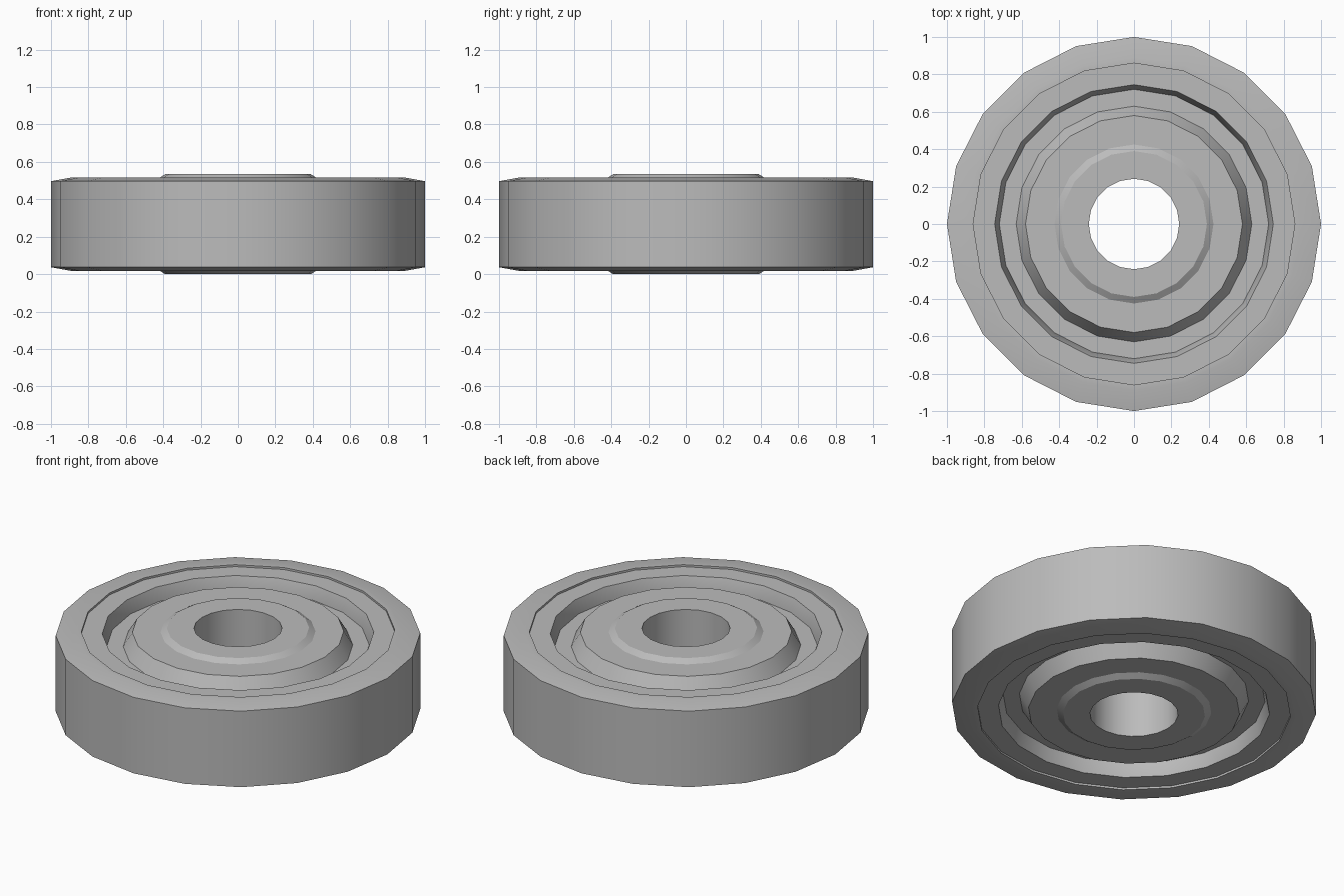
import bpy
import bmesh
import math

SIDES = 20
MID = 0.267   # half the total height, the plane of symmetry

cube = bpy.data.objects.get("Cube")
if cube:
    bpy.data.objects.remove(cube, do_unlink=True)

steel = bpy.data.materials.new("grey_steel")
steel.use_nodes = True
steel.diffuse_color = (0.5, 0.5, 0.5, 1)
steel.node_tree.nodes["Principled BSDF"].inputs["Base Color"].default_value = (0.5, 0.5, 0.5, 1)


def lathe(name, half):
    """Revolve a closed profile of (radius, height above the middle) and its mirror."""
    profile = half + [(r, -h) for r, h in reversed(half)]
    bm = bmesh.new()
    rings = []
    for i in range(SIDES):
        a = math.tau * i / SIDES
        rings.append([bm.verts.new((r * math.cos(a), r * math.sin(a), MID + h))
                      for r, h in profile])
    n = len(profile)
    for i in range(SIDES):
        here, there = rings[i], rings[(i + 1) % SIDES]
        for j in range(n):
            k = (j + 1) % n
            bm.faces.new((here[j], here[k], there[k], there[j]))
    bmesh.ops.recalc_face_normals(bm, faces=bm.faces)
    mesh = bpy.data.meshes.new(name)
    bm.to_mesh(mesh)
    bm.free()
    mesh.materials.append(steel)
    obj = bpy.data.objects.new(name, mesh)
    bpy.context.collection.objects.link(obj)
    bpy.ops.object.select_all(action='DESELECT')
    obj.select_set(True)
    bpy.context.view_layer.objects.active = obj
    bpy.ops.object.shade_smooth_by_angle(angle=math.radians(30))


FLOOR = 0.16  # groove floor, above the middle

# Outer ring: bevelled rim, shallow step, sloped wall down to the groove
lathe("outer_ring", [(1.0, 0.23), (0.89, 0.25), (0.86, 0.25),
                     (0.86, 0.238), (0.745, 0.238), (0.72, FLOOR)])

# Web closing the groove between the two rings
lathe("groove_web", [(0.72, FLOOR), (0.63, FLOOR)])

# Inner ring: sloped outer wall, flat shoulder, raised collar and bore
lathe("inner_ring", [(0.63, FLOOR), (0.58, 0.245), (0.425, 0.245),
                     (0.39, MID), (0.242, MID)])
